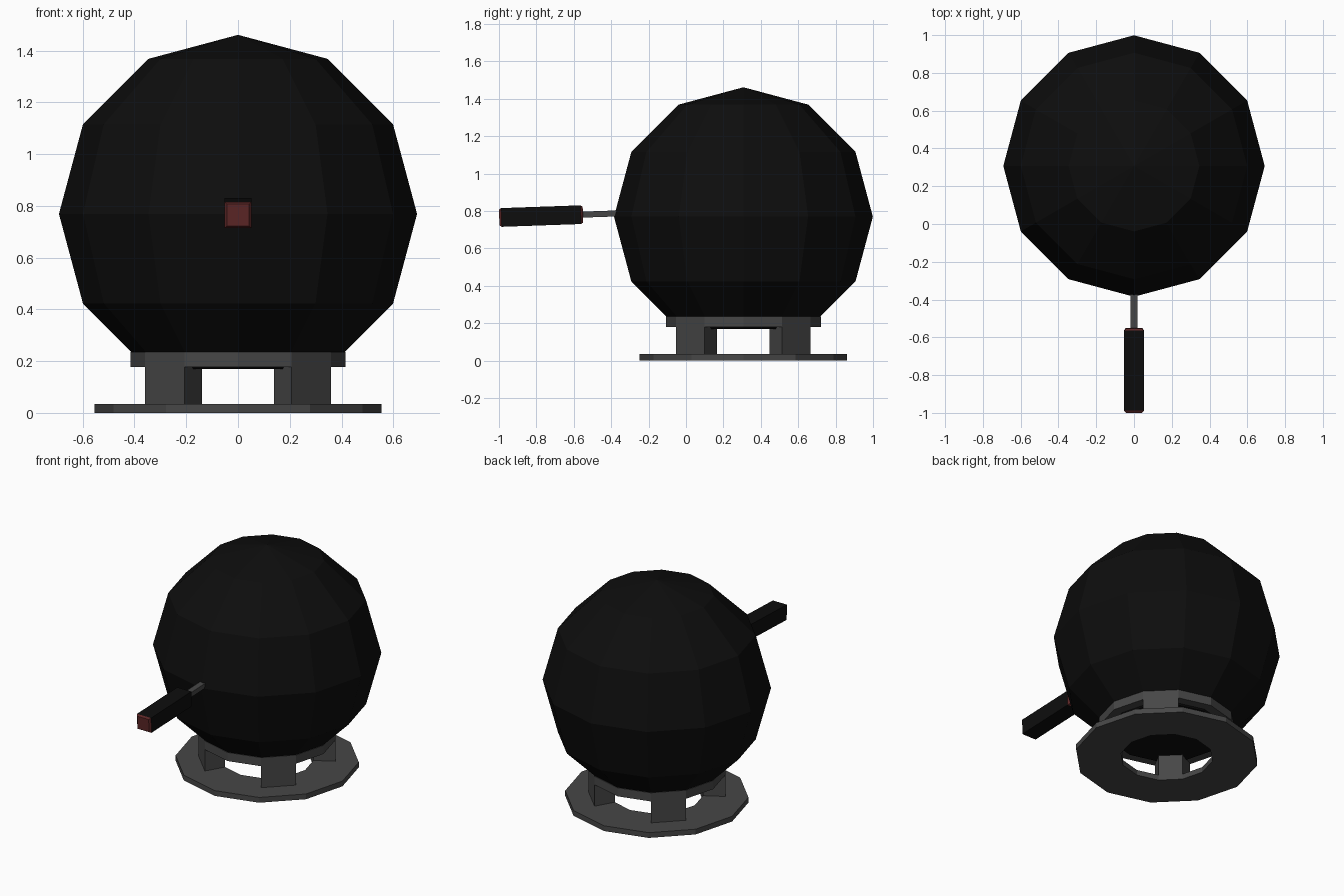
import bpy, bmesh, math
from mathutils import Matrix, Vector

if "Cube" in bpy.data.objects:
    bpy.data.objects.remove(bpy.data.objects["Cube"])

CY = 0.307  # centre of the globe and its stand in y


def material(name, col):
    m = bpy.data.materials.new(name)
    m.diffuse_color = (*col, 1)
    m.use_nodes = True
    m.node_tree.nodes["Principled BSDF"].inputs["Base Color"].default_value = m.diffuse_color
    return m


BLACK = material("black", (0.004, 0.004, 0.004))
GREY = material("dark grey", (0.062, 0.062, 0.062))
RED = material("dark red", (0.105, 0.019, 0.019))


def finish(name, bm, *mats):
    bmesh.ops.recalc_face_normals(bm, faces=bm.faces)
    me = bpy.data.meshes.new(name)
    bm.to_mesh(me)
    bm.free()
    for m in mats:
        me.materials.append(m)
    ob = bpy.data.objects.new(name, me)
    bpy.context.collection.objects.link(ob)
    return ob


def ring_sector(bm, r_in, r_out, z0, z1, k0, k1):
    """Part of a 12-sided ring, from side k0 to k1; closed when k1 - k0 = 12."""
    full = k1 - k0 == 12
    loops = []
    for k in range(k0, k1 if full else k1 + 1):
        a = math.radians(30 * k)
        loops.append([bm.verts.new((r * math.cos(a), CY + r * math.sin(a), z))
                      for r, z in ((r_in, z0), (r_out, z0), (r_out, z1), (r_in, z1))])
    for i in range(k1 - k0):
        a, b = loops[i], loops[(i + 1) % len(loops)]
        for j in range(4):
            bm.faces.new((a[j], a[(j + 1) % 4], b[(j + 1) % 4], b[j]))
    if not full:
        bm.faces.new(loops[0])
        bm.faces.new(loops[-1])


# Globe with a flattened bottom
bm = bmesh.new()
bmesh.ops.create_uvsphere(bm, u_segments=12, v_segments=6, radius=0.692)
low = min(bm.verts, key=lambda v: v.co.z)
low.co.z = -0.692 * math.cos(math.radians(30))
bmesh.ops.dissolve_verts(bm, verts=[low])
bmesh.ops.translate(bm, verts=bm.verts, vec=(0, CY, 0.769))
finish("globe_body", bm, BLACK)

# Stand: foot ring, collar and four legs
for name, r_out, z0, z1 in (("foot_ring", 0.555, 0, 0.035), ("collar", 0.415, 0.178, 0.235)):
    bm = bmesh.new()
    ring_sector(bm, 0.28, r_out, z0, z1, 0, 12)
    finish(name, bm, GREY)
for k in (1, 4, 7, 10):
    bm = bmesh.new()
    ring_sector(bm, 0.28, 0.415, 0.035, 0.178, k, k + 1)
    finish(f"leg_{k // 3 + 1}", bm, GREY)

# Handle, tilted slightly down toward the front
TILT = Matrix.Translation((0, -0.385, 0.786)) @ Matrix.Rotation(math.radians(2), 4, 'X')


def square_loft(name, sections, mats, rule=None):
    """Square section swept along local y: list of (y, half x, half z)."""
    bm = bmesh.new()
    rows = [[bm.verts.new(TILT @ Vector((sx * hx, y, sz * hz)))
             for sx, sz in ((-1, -1), (1, -1), (1, 1), (-1, 1))] for y, hx, hz in sections]
    for i, (a, b) in enumerate(zip(rows, rows[1:])):
        for j in range(4):
            f = bm.faces.new((a[j], a[(j + 1) % 4], b[(j + 1) % 4], b[j]))
            f.material_index = rule(i) if rule else 0
    for row in (rows[0], rows[-1]):
        bm.faces.new(row).material_index = rule(-1) if rule else 0
    return finish(name, bm, *mats)


square_loft("handle_rod", [(0.1, 0.019, 0.016), (-0.2, 0.019, 0.016)], [GREY])
# Grip with red chamfered ends
square_loft("handle_grip",
            [(-0.166, 0.042, 0.042), (-0.178, 0.052, 0.05),
             (-0.602, 0.052, 0.05), (-0.614, 0.042, 0.042)],
            [BLACK, RED], lambda i: 0 if i == 1 else 1)
